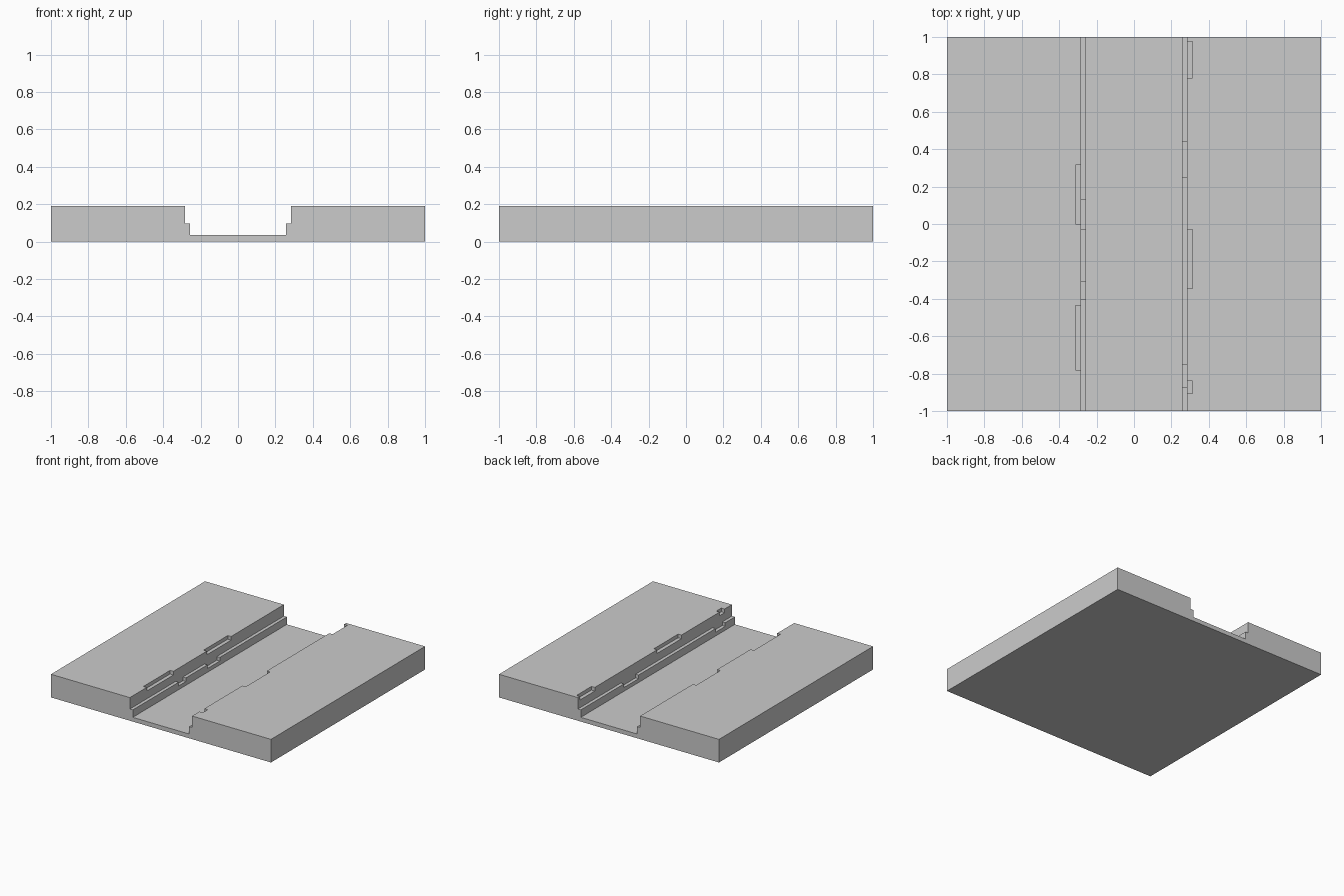
import bpy, bmesh

if "Cube" in bpy.data.objects:
    bpy.data.objects.remove(bpy.data.objects["Cube"])

FLOOR, LEDGE, TOP = 0.035, 0.096, 0.19   # heights
INNER, WALL, CHIP = 0.256, 0.283, 0.313  # half widths of the channel
DEPTH = 0.03                             # notch depth


def make_object(name, bm):
    bmesh.ops.recalc_face_normals(bm, faces=bm.faces)
    mesh = bpy.data.meshes.new(name)
    bm.to_mesh(mesh)
    bm.free()
    obj = bpy.data.objects.new(name, mesh)
    bpy.context.collection.objects.link(obj)
    return obj


def add_prism(bm, outline, y0, y1):
    """Extrude an x-z outline from y0 to y1."""
    face = bm.faces.new([bm.verts.new((x, y0, z)) for x, z in outline])
    ext = bmesh.ops.extrude_face_region(bm, geom=[face])["geom"]
    verts = [v for v in ext if isinstance(v, bmesh.types.BMVert)]
    bmesh.ops.translate(bm, verts=verts, vec=(0, y1 - y0, 0))


# Slab with stepped channel
half = [(1, 0), (1, TOP), (WALL, TOP), (WALL, LEDGE), (INNER, LEDGE), (INNER, FLOOR)]
bm = bmesh.new()
add_prism(bm, half + [(-x, z) for x, z in reversed(half)], -1, 1)
slab = make_object("channel_slab", bm)

# Notches: side, y start, y end
rim_notches = [(-1, 0.0, 0.315), (-1, -0.78, -0.435),
               (1, 0.78, 0.975), (1, -0.345, -0.03), (1, -0.905, -0.84)]
ledge_notches = [(-1, -0.03, 0.13), (-1, -0.405, -0.31),
                 (1, 0.25, 0.44), (1, -0.875, -0.75)]

bm = bmesh.new()
for notches, inner, outer, z0, z1 in (
        (rim_notches, 0.27, CHIP, TOP - DEPTH, TOP + 0.05),
        (ledge_notches, 0.23, WALL, LEDGE - DEPTH, LEDGE + 0.02)):
    for side, y0, y1 in notches:
        box = [(inner, z0), (outer, z0), (outer, z1), (inner, z1)]
        add_prism(bm, [(side * x, z) for x, z in box], y0, y1)
cutter = make_object("notch_cutter", bm)
cutter.hide_render = True
cutter.hide_viewport = True

# Cut the notches
cut = slab.modifiers.new("notches", "BOOLEAN")
cut.operation = "DIFFERENCE"
cut.solver = "EXACT"
cut.object = cutter
